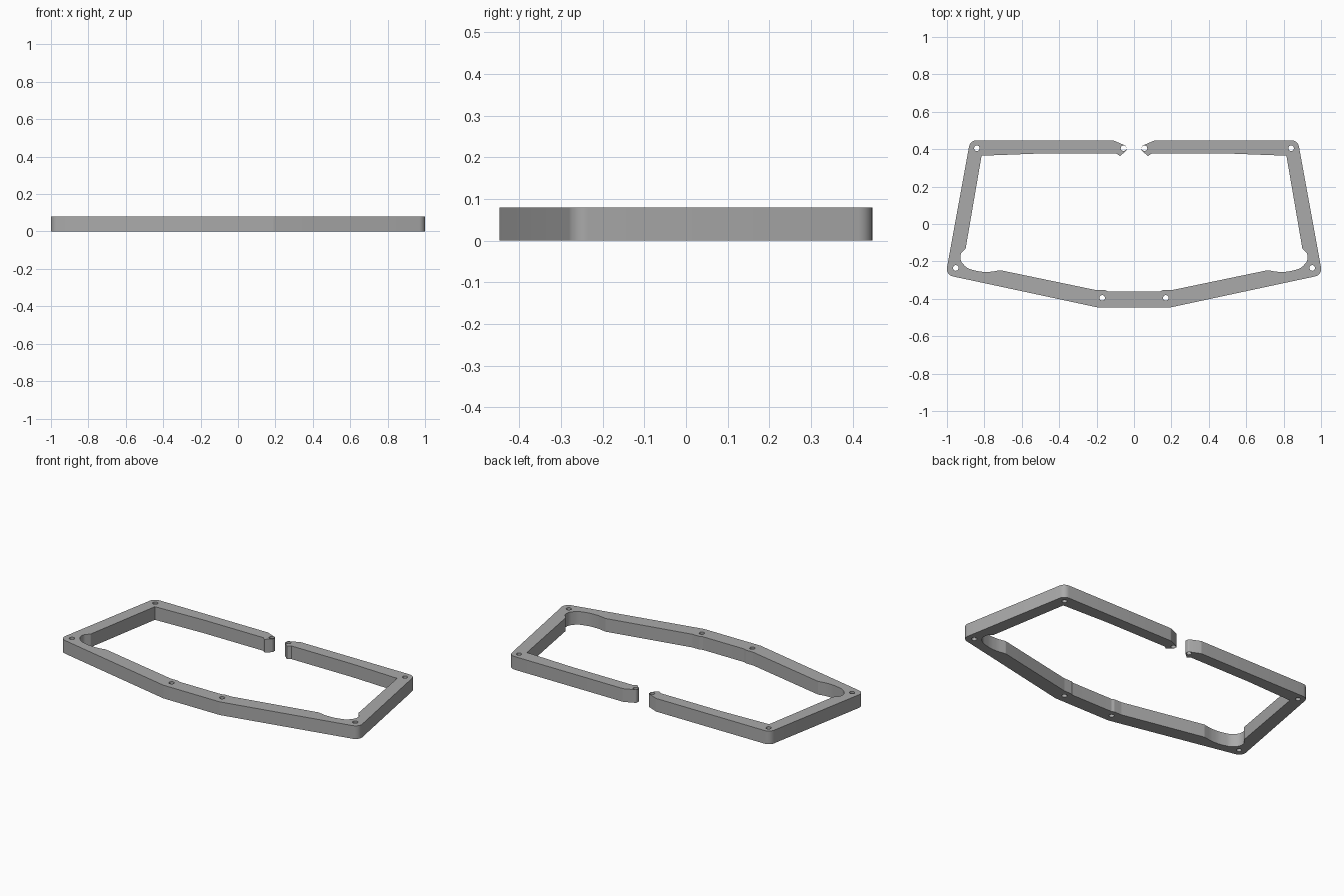
import bpy
import math
from mathutils import Vector

cube = bpy.data.objects.get("Cube")
if cube:
    bpy.data.objects.remove(cube, do_unlink=True)

HEIGHT = 0.08
HOLE_RADIUS = 0.015

# Half outline, from the front middle round the outside to the rear gap
# and back along the inside: x, y, corner radius
HALF = [
    (-0.19, -0.447, 0.05), (-1.007, -0.272, 0.04), (-0.876, 0.447, 0.04),
    (-0.11, 0.447, 0.02), (-0.041, 0.417, 0.012), (-0.041, 0.392, 0.008),
    (-0.075, 0.363, 0.003), (-0.095, 0.377, 0), (-0.5, 0.377, 0),
    (-0.815, 0.365, 0), (-0.90, -0.13, 0.01), (-0.928, -0.16, 0.03),
    (-0.928, -0.198, 0.05), (-0.892, -0.238, 0.07), (-0.82, -0.256, 0.2),
    (-0.765, -0.256, 0.2), (-0.715, -0.247, 0.02), (-0.205, -0.353, 0.01),
    (-0.155, -0.353, 0.01), (-0.14, -0.36, 0.01),
]
HOLES = [(-0.84, 0.405), (-0.953, -0.235), (-0.17, -0.395), (-0.056, 0.405)]


def rounded(corners, steps=6):
    """Replace each corner of a closed outline with a tangent arc."""
    result = []
    for i, (x, y, r) in enumerate(corners):
        p = Vector((x, y))
        if r == 0:
            result.append(p)
            continue
        to_prev = Vector(corners[i - 1][:2]) - p
        to_next = Vector(corners[(i + 1) % len(corners)][:2]) - p
        half = to_prev.angle(to_next) / 2
        cut = min(r / math.tan(half), to_prev.length * 0.45, to_next.length * 0.45)
        r = cut * math.tan(half)
        a, b = to_prev.normalized(), to_next.normalized()
        centre = p + (a + b).normalized() * (r / math.sin(half))
        start, end = p + a * cut - centre, p + b * cut - centre
        sweep = start.angle_signed(end)
        for k in range(steps + 1):
            t = -sweep * k / steps
            c, s = math.cos(t), math.sin(t)
            result.append(centre + Vector((start.x * c - start.y * s,
                                           start.x * s + start.y * c)))
    return result


def add_loop(curve, points):
    spline = curve.splines.new("POLY")
    spline.points.add(len(points) - 1)
    for target, p in zip(spline.points, points):
        target.co = (p[0], p[1], 0, 1)
    spline.use_cyclic_u = True


# The inside of the front bar and the rear gap are mirrored across x = 0,
# so the outside run and the inside run are joined into one closed outline
mirrored = [(-x, y, r) for x, y, r in reversed(HALF)]
outline = rounded(HALF + mirrored)

curve = bpy.data.curves.new("frame_profile", "CURVE")
curve.dimensions = "2D"
curve.fill_mode = "BOTH"
curve.extrude = HEIGHT / 2
add_loop(curve, outline)

# Screw holes
for side in (1, -1):
    for x, y in HOLES:
        add_loop(curve, [(side * x + HOLE_RADIUS * math.cos(k * math.tau / 20),
                          y + HOLE_RADIUS * math.sin(k * math.tau / 20))
                         for k in range(20)])

frame = bpy.data.objects.new("frame", curve)
bpy.context.collection.objects.link(frame)
frame.location.z = HEIGHT / 2

# Turn the filled profile into a solid mesh
bpy.ops.object.select_all(action="DESELECT")
frame.select_set(True)
bpy.context.view_layer.objects.active = frame
bpy.ops.object.convert(target="MESH")
frame = bpy.context.object
frame.name = "frame"
bpy.ops.object.mode_set(mode="EDIT")
bpy.ops.mesh.select_all(action="SELECT")
bpy.ops.mesh.remove_doubles(threshold=0.0001)
bpy.ops.mesh.normals_make_consistent(inside=False)
bpy.ops.object.mode_set(mode="OBJECT")
bpy.ops.object.shade_smooth_by_angle(angle=math.radians(30))

# Plain grey
grey = bpy.data.materials.new("grey")
grey.use_nodes = True
colour = (0.4, 0.4, 0.4, 1)
grey.diffuse_color = colour
grey.node_tree.nodes["Principled BSDF"].inputs["Base Color"].default_value = colour
frame.data.materials.clear()
frame.data.materials.append(grey)
